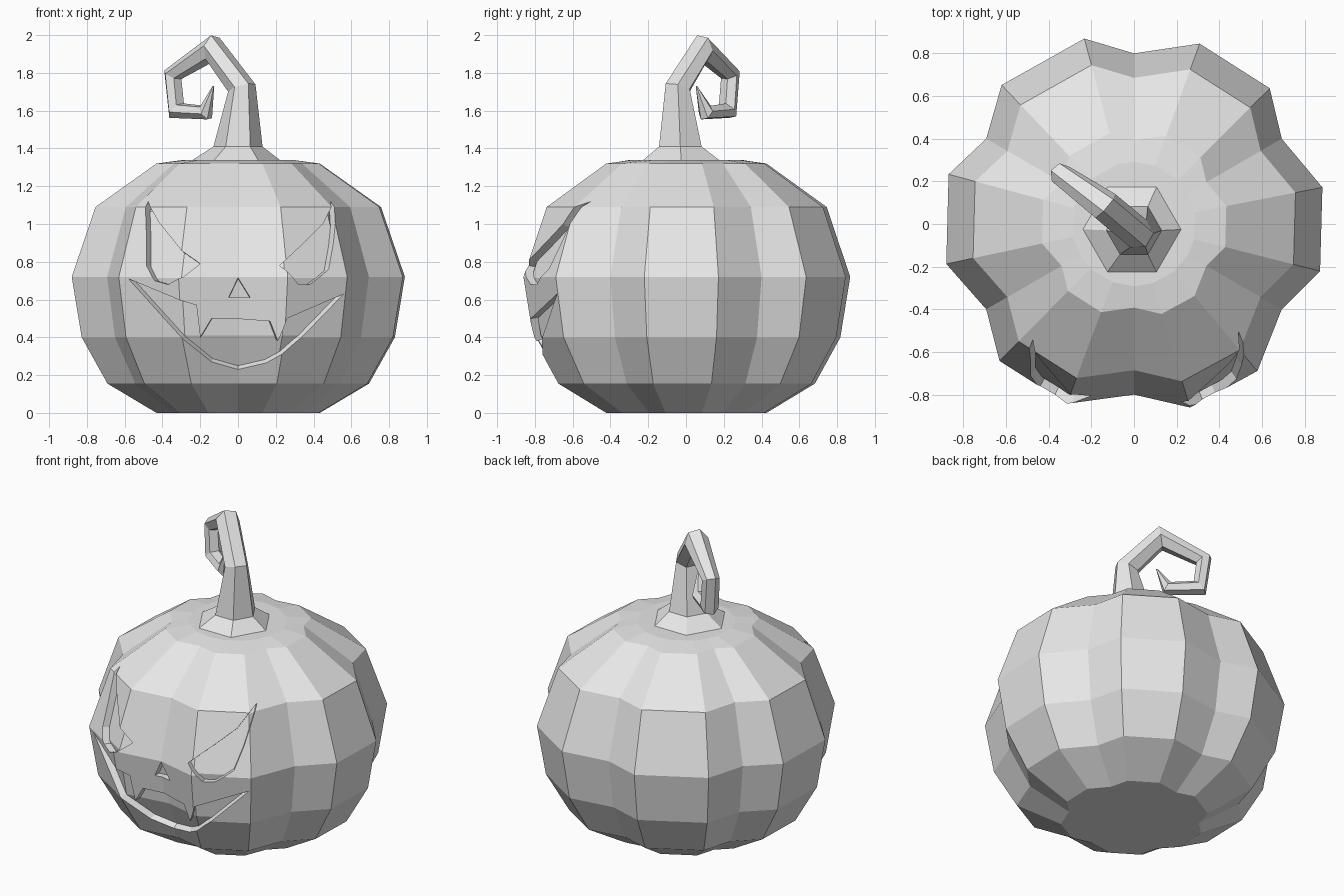
import bpy, bmesh, math
from mathutils import Vector
from mathutils.bvhtree import BVHTree

if "Cube" in bpy.data.objects:
    bpy.data.objects.remove(bpy.data.objects["Cube"], do_unlink=True)

grey = bpy.data.materials.new("light_grey")
grey.use_nodes = True
grey.diffuse_color = (0.8, 0.8, 0.8, 1)
grey.node_tree.nodes["Principled BSDF"].inputs["Base Color"].default_value = (0.8, 0.8, 0.8, 1)


def loft(rings):
    """Closed bmesh skinned over rings of equal length."""
    bm = bmesh.new()
    loops = [[bm.verts.new(p) for p in ring] for ring in rings]
    n = len(loops[0])
    for low, high in zip(loops, loops[1:]):
        for i in range(n):
            j = (i + 1) % n
            bm.faces.new((low[i], low[j], high[j], high[i]))
    bm.faces.new(loops[0])
    bm.faces.new(loops[-1])
    bmesh.ops.recalc_face_normals(bm, faces=bm.faces[:])
    return bm


def make_object(name, bm):
    mesh = bpy.data.meshes.new(name)
    bm.to_mesh(mesh)
    mesh.materials.append(grey)
    obj = bpy.data.objects.new(name, mesh)
    bpy.context.collection.objects.link(obj)
    return obj


# Ribbed body: six lobes, each with two ridges and a shared valley
ridges = [11, 45, 70, 105, 133.6, 165, 192, 225.5, 249.5, 287, 310, 345.8]
plan = [(a, 0.9) for a in ridges] + [(a, 0.8) for a in range(30, 360, 60)]
plan.sort()


def body_ring(z, scale, roundness=0):
    ring = []
    for angle, radius in plan:
        a = math.radians(angle)
        r = scale * (radius + (0.87 - radius) * roundness)
        ring.append(Vector((r * math.cos(a), r * math.sin(a), z)))
    return ring


profile = [(0, 0.49), (0.155, 0.785), (0.4, 0.94), (0.72, 1), (1.09, 0.857), (1.32, 0.49)]
rings = [body_ring(z, s) for z, s in profile] + [body_ring(1.34, 0.335, 1)]
body_bm = loft(rings)
tree = BVHTree.FromBMesh(body_bm)
body = make_object("pumpkin_body", body_bm)

# Slightly smaller core that forms the floor of the carved face
centre = Vector((0, 0, 0.62))
core = make_object("carving_floor", loft([[centre + (p - centre) * 0.95 for p in r] for r in rings]))

# Carved face outlines, as front-on points
eye_right = [(-.475, 1.12), (-.42, 1.01), (-.30, .86), (-.20, .79), (-.29, .72),
             (-.37, .68), (-.44, .70), (-.485, .78), (-.485, .95)]
eye_left = [(.49, 1.12), (.45, 1.0), (.36, .91), (.22, .78), (.32, .68),
            (.38, .68), (.48, .76), (.505, .9)]
nose = [(0, .715), (-.05, .61), (.065, .61)]
mouth = [(-.58, .71), (-.22, .57), (-.2, .4), (-.14, .5), (.17, .485), (.21, .38),
         (.26, .5), (.56, .63), (.3, .37), (.15, .265), (0, .23), (-.14, .27), (-.3, .4)]


def carving(name, outline):
    """Wedge through the outline, narrowing towards the body centre."""
    near, far = [], []
    for x, z in outline:
        hit = tree.ray_cast(Vector((x, -3, z)), Vector((0, 1, 0)))[0]
        ray = (hit - centre) / -hit.y
        near.append(centre + ray * 1.5)
        far.append(centre + ray * 0.3)
    return make_object(name, loft([near, far]))


shapes = {"right_eye": eye_right, "left_eye": eye_left, "nose": nose, "mouth": mouth}
cutters = [carving(name + "_cutter", outline) for name, outline in shapes.items()]
for tool in cutters + [core]:
    mod = body.modifiers.new(tool.name, 'BOOLEAN')
    mod.operation = 'UNION' if tool is core else 'DIFFERENCE'
    mod.solver = 'EXACT'
    mod.object = tool
    tool.hide_render = True
bpy.context.view_layer.update()
carved = bpy.data.meshes.new_from_object(body.evaluated_get(bpy.context.evaluated_depsgraph_get()))
body.modifiers.clear()
body.data = carved
for tool in cutters + [core]:
    bpy.data.objects.remove(tool, do_unlink=True)

# Curled six-sided stem: centre and radius along its path
stem_path = [((-.01, -.025, 1.335), .237), ((0, -.03, 1.41), .13), ((.02, -.045, 1.72), .075),
             ((-.135, .085, 1.93), .074), ((-.345, .235, 1.79), .053),
             ((-.325, .22, 1.6), .055), ((-.17, .105, 1.59), .045), ((-.13, .055, 1.73), .004)]
points = [Vector(p) for p, r in stem_path]
up = Vector((0, 0, 1))
lean = Vector((-0.76, 0.65, 0)).normalized()
side = up.cross(lean)
stem_rings = []
for i, (p, r) in enumerate(stem_path):
    before = (points[i] - points[i - 1]).normalized() if i else up
    after = (points[i + 1] - points[i]).normalized() if i + 1 < len(points) else before
    t = up if i < 2 else (before + after).normalized()
    inward = (lean * t.z - up * t.dot(lean)).normalized()
    angles = [math.radians(60 * k - 19.5) for k in range(6)]
    stem_rings.append([points[i] + r * (inward * math.cos(a) + side * math.sin(a)) for a in angles])
make_object("stem", loft(stem_rings))
